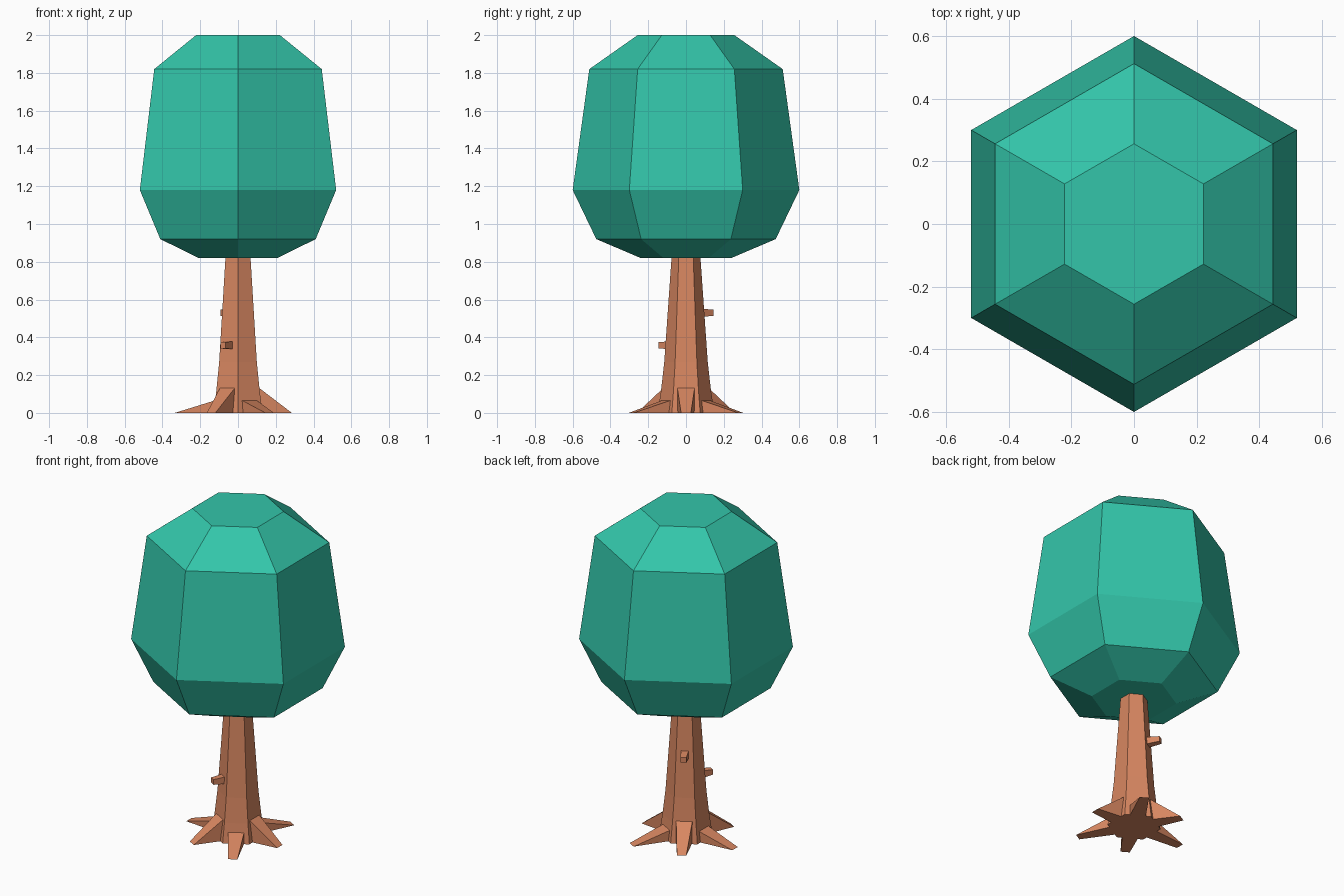
import bpy, bmesh, math
from mathutils import Matrix, Vector

if "Cube" in bpy.data.objects:
    bpy.data.objects.remove(bpy.data.objects["Cube"])


def material(name, color):
    m = bpy.data.materials.new(name)
    m.diffuse_color = (*color, 1)
    m.use_nodes = True
    m.node_tree.nodes["Principled BSDF"].inputs["Base Color"].default_value = m.diffuse_color
    return m


leaf = material("teal leaves", (0.033, 0.56, 0.40))
bark = material("brown bark", (0.68, 0.24, 0.118))


def make(name, verts, faces, mat, angle=0):
    """Flat-shaded mesh object, turned about z by an angle in degrees."""
    bm = bmesh.new()
    vs = [bm.verts.new(v) for v in verts]
    for f in faces:
        bm.faces.new([vs[i] for i in f])
    bmesh.ops.recalc_face_normals(bm, faces=bm.faces)
    bm.transform(Matrix.Rotation(math.radians(angle), 4, 'Z'))
    mesh = bpy.data.meshes.new(name)
    bm.to_mesh(mesh)
    bm.free()
    mesh.materials.append(mat)
    ob = bpy.data.objects.new(name, mesh)
    bpy.context.collection.objects.link(ob)
    return ob


def hex_lathe(name, profile, mat):
    """Stack of hexagon rings (radius, z), with corners on the y axis."""
    verts = [(r * math.cos(math.radians(30 + 60 * k)),
              r * math.sin(math.radians(30 + 60 * k)), z)
             for r, z in profile for k in range(6)]
    faces = [(6 * i + k, 6 * i + (k + 1) % 6, 6 * i + 6 + (k + 1) % 6, 6 * i + 6 + k)
             for i in range(len(profile) - 1) for k in range(6)]
    n = len(verts)
    faces += [tuple(range(5, -1, -1)), tuple(range(n - 6, n))]
    return make(name, verts, faces, mat)


# Crown and trunk
hex_lathe("crown", [(0.24, 0.82), (0.475, 0.92), (0.60, 1.18),
                    (0.512, 1.82), (0.256, 2.0)], leaf)
hex_lathe("trunk", [(0.15, 0), (0.132, 0.12), (0.115, 0.27), (0.076, 0.83)], bark)


# Wedge-shaped roots, alternately tall and low, one per trunk face
def root(name, angle, height, length):
    b, t, x = 0.046, 0.026, 0.108
    verts = [(x, -b, 0), (x, b, 0), (x, b, height), (x, -b, height),
             (length, -t, 0), (length, t, 0)]
    faces = [(0, 1, 2, 3), (3, 2, 5, 4), (0, 3, 4), (1, 5, 2), (0, 4, 5, 1)]
    make(name, verts, faces, bark, angle)


for k in range(6):
    h, l = ((0.135, 0.285), (0.07, 0.335))[k % 2]
    root(f"root_{k + 1}", 60 * k, h, l)


# Tapered branch stubs
def stub(name, angle, z):
    verts = [(x, sy * s, z + sz * s) for x, s in ((0.07, 0.023), (0.158, 0.016))
             for sy, sz in ((-1, -1), (1, -1), (1, 1), (-1, 1))]
    faces = [(0, 1, 2, 3), (4, 5, 6, 7)]
    faces += [(i, (i + 1) % 4, 4 + (i + 1) % 4, 4 + i) for i in range(4)]
    make(name, verts, faces, bark, angle)


stub("front_branch_stub", 240, 0.358)
stub("back_branch_stub", 120, 0.53)
